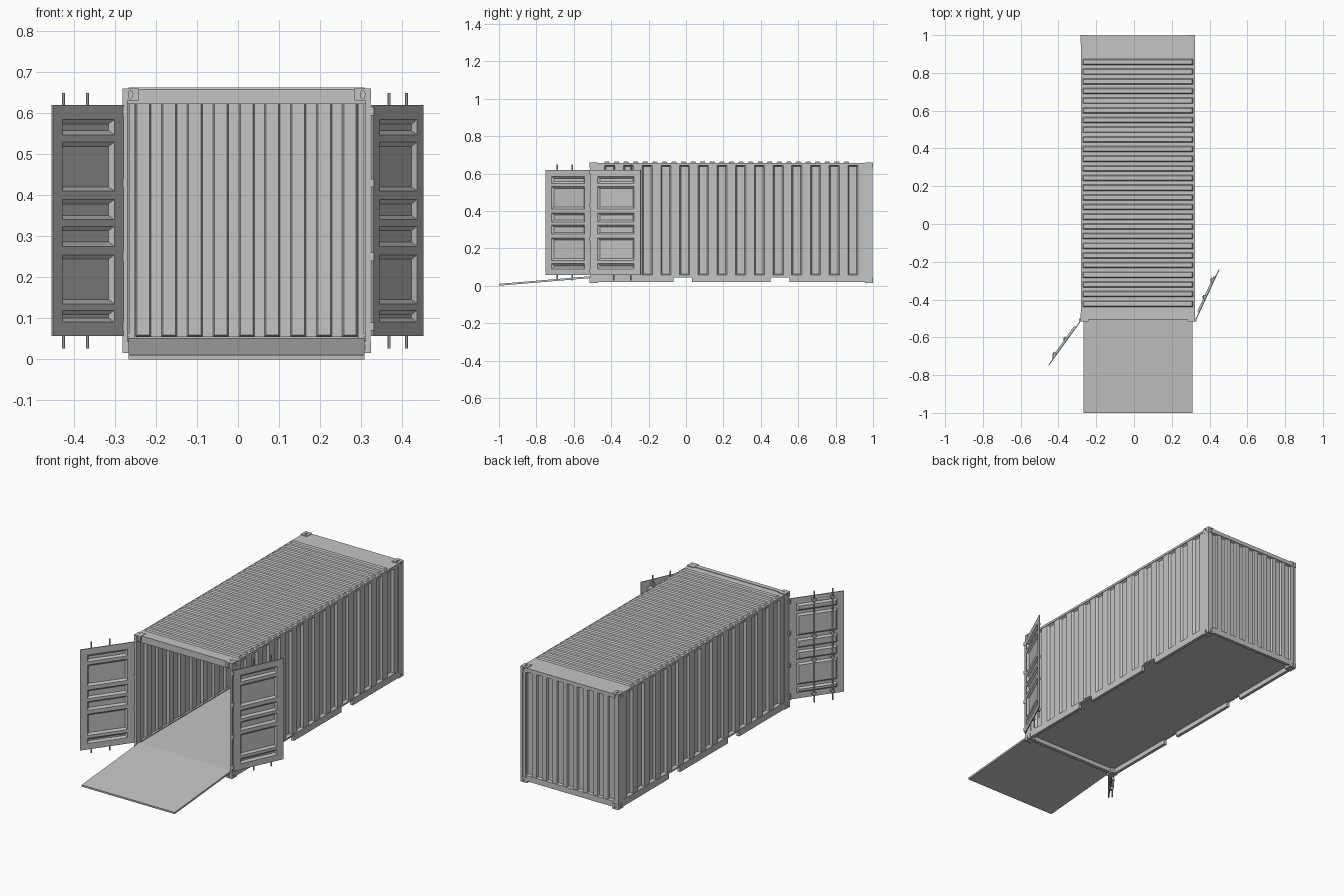
import bpy, bmesh, math
from mathutils import Matrix, Vector

if "Cube" in bpy.data.objects:
    bpy.data.objects.remove(bpy.data.objects["Cube"])

# Single painted-steel material
grey = bpy.data.materials.new("grey steel")
grey.use_nodes = True
colour = (0.55, 0.55, 0.55, 1)
grey.diffuse_color = colour
grey.node_tree.nodes["Principled BSDF"].inputs["Base Color"].default_value = colour

HX, HY, BOTTOM, TOP = 0.303, 0.7575, 0.015, 0.66
CENTRE = Vector((0.021, 0.2425, 0))


def add_object(name, bm, place=None, mirror=""):
    mesh = bpy.data.meshes.new(name)
    bm.to_mesh(mesh)
    bm.free()
    mesh.materials.append(grey)
    ob = bpy.data.objects.new(name, mesh)
    bpy.context.collection.objects.link(ob)
    ob.matrix_world = place or Matrix.Translation(CENTRE)
    if mirror:
        mod = ob.modifiers.new("Mirror", "MIRROR")
        mod.use_axis = ["X" in mirror, "Y" in mirror, False]
    return ob


def add_box(bm, lo, hi):
    lo, hi = Vector(lo), Vector(hi)
    size = Matrix.Diagonal((*(hi - lo), 1))
    bmesh.ops.create_cube(bm, size=1, matrix=Matrix.Translation((lo + hi) / 2) @ size)


def boxes(name, spans, mirror="", place=None):
    bm = bmesh.new()
    for lo, hi in spans:
        add_box(bm, lo, hi)
    return add_object(name, bm, place, mirror)


def frame(u, v, n, origin=(0, 0, 0)):
    """Matrix taking sheet axes (along, up, outward) into space."""
    m = Matrix((u, v, n)).transposed().to_4x4()
    m.translation = origin
    return m


def pressed_sheet(name, us, vs, slope, depth, axes, gauge, mirror=""):
    """Sheet whose odd cells are pressed in or out with sloped edges."""
    bm = bmesh.new()
    rows = [[bm.verts.new((u, v, 0)) for u in us] for v in vs]
    pressed = []
    for j in range(len(vs) - 1):
        for i in range(len(us) - 1):
            f = bm.faces.new((rows[j][i], rows[j][i + 1], rows[j + 1][i + 1], rows[j + 1][i]))
            if i % 2 and j % 2:
                pressed.append(f)
    bm.normal_update()
    bmesh.ops.inset_individual(bm, faces=pressed, thickness=slope, depth=depth)
    bmesh.ops.transform(bm, matrix=axes, verts=bm.verts)
    if axes.determinant() < 0:
        bmesh.ops.reverse_faces(bm, faces=bm.faces)
    ob = add_object(name, bm, mirror=mirror)
    mod = ob.modifiers.new("Gauge", "SOLIDIFY")
    mod.thickness = gauge
    return ob


def stations(start, end, count, pitch, width):
    """Edges of evenly spaced pressings between two ends."""
    mid = (start + end) / 2
    edges = [start]
    for k in range(count):
        c = mid + (k - (count - 1) / 2) * pitch
        edges += [c - width / 2, c + width / 2]
    return edges + [end]


X, Y, Z = Vector((1, 0, 0)), Vector((0, 1, 0)), Vector((0, 0, 1))

# Corrugated walls and ribbed roof
pressed_sheet("side_walls", stations(-0.72, 0.72, 14, 0.1, 0.055),
              [0.045, 0.056, 0.645, 0.655], 0.011, -0.012,
              frame(Y, Z, X, (HX - 0.004, 0, 0)), 0.002, "X")
pressed_sheet("back_wall", stations(-0.285, 0.285, 9, 0.063, 0.037),
              [0.045, 0.056, 0.635, 0.655], 0.006, -0.01,
              frame(-X, Z, Y, (0, HY - 0.006, 0)), 0.002)
pressed_sheet("roof", [-HX + 0.002, -0.292, 0.292, HX - 0.002],
              [-HY + 0.015] + stations(-0.7, 0.65, 26, 0.0512, 0.032)[1:-1] + [HY - 0.002],
              0.007, 0.007, frame(X, Y, Z, (0, 0, 0.656)), 0.002)

# Floor and structural frame
boxes("floor", [((-0.295, -HY + 0.012, 0.045), (0.295, HY - 0.008, 0.051))])
boxes("corner_posts", [((HX - 0.013, HY - 0.045, 0.03), (HX - 0.001, HY - 0.002, 0.645)),
                       ((HX - 0.028, HY - 0.014, 0.03), (HX - 0.001, HY - 0.002, 0.645))][:1], "XY")
boxes("back_post_flanges", [((HX - 0.03, HY - 0.014, 0.03), (HX - 0.002, HY - 0.003, 0.645))], "X")
boxes("top_side_rails", [((HX - 0.016, -HY + 0.03, 0.643), (HX - 0.001, HY - 0.03, 0.655))], "X")
rail_in, rail_out, low = HX - 0.018, HX - 0.001, 0.019
boxes("bottom_side_rails",
      [((rail_in, a, low), (rail_out, b, 0.05)) for a, b in ((-0.72, -0.31), (-0.21, 0.21), (0.31, 0.72))]
      + [((rail_in, -0.72, 0.05), (rail_out, 0.72, 0.056))], "X")
boxes("end_rails", [((-0.27, HY - 0.02, 0.024), (0.27, HY - 0.003, 0.056)),
                    ((-0.27, HY - 0.016, 0.635), (0.27, HY - 0.002, 0.655)),
                    ((-0.27, -HY + 0.012, 0.022), (0.27, -HY + 0.032, 0.05))])
boxes("front_header", [((-0.29, -HY + 0.01, 0.622), (0.29, -HY + 0.035, 0.659))])

# Corner castings with oval lifting holes
for level, z0 in (("bottom", BOTTOM), ("top", TOP - 0.029)):
    lo = Vector((HX - 0.04, HY - 0.044, z0))
    hi = Vector((HX, HY, z0 + 0.029))
    mid = (lo + hi) / 2
    casting = boxes(level + "_corner_castings", [(lo, hi)])
    bm = bmesh.new()
    outer_z = hi.z if level == "top" else lo.z
    for axes, spot in ((frame(X, Z, -Y), (mid.x, hi.y, mid.z)),
                       (frame(Y, Z, X), (hi.x, mid.y, mid.z)),
                       (frame(X, Y, Z), (mid.x, mid.y, outer_z))):
        shape = Matrix.Diagonal((0.0055, 0.0105, 1, 1))
        bmesh.ops.create_cone(bm, cap_ends=True, segments=16, radius1=1, radius2=1, depth=0.012,
                              matrix=Matrix.Translation(spot) @ axes @ shape)
    cutter = add_object("hole_cutter", bm)
    cutter.hide_render = True
    mod = casting.modifiers.new("Holes", "BOOLEAN")
    mod.operation = "DIFFERENCE"
    mod.object = cutter
    bpy.context.view_layer.objects.active = casting
    bpy.ops.object.modifier_apply(modifier="Holes")
    bpy.data.objects.remove(cutter)
    mod = casting.modifiers.new("Mirror", "MIRROR")
    mod.use_axis = (True, True, False)

# Open doors with pressed panels, locking rods and rod brackets
WIDTH, DOOR_LOW, DOOR_HIGH = 0.295, 0.057, 0.62
panels = [0.09, 0.12, 0.135, 0.255, 0.275, 0.325, 0.34, 0.39, 0.41, 0.53, 0.547, 0.585]
for side, sx, along in (("right", -1, Vector((-0.173, -0.24, 0))), ("left", 1, Vector((0.125, 0.27, 0)))):
    along.normalize()
    outward = along.cross(Z) * -sx
    axes = frame(along, Z, outward, (sx * HX, -HY + 0.007, 0))
    pressed_sheet(side + "_door", [0, 0.04, 0.257, WIDTH], [DOOR_LOW] + panels + [DOOR_HIGH],
                  0.013, 0.009, axes, 0.005)
    rods, brackets = bmesh.new(), bmesh.new()
    for u in (0.13, 0.23):
        bmesh.ops.create_cone(rods, cap_ends=True, segments=8, radius1=0.004, radius2=0.004,
                              depth=0.622, matrix=Matrix.Translation((u, 0.338, 0.011)))
        rods.verts.ensure_lookup_table()
        bmesh.ops.rotate(rods, verts=rods.verts[-16:], cent=(u, 0.338, 0.011),
                         matrix=Matrix.Rotation(math.pi / 2, 3, "X"))
        for v in (0.075, 0.265, 0.4, 0.6):
            add_box(brackets, (u - 0.01, v - 0.006, 0), (u + 0.01, v + 0.006, 0.017))
    for name, bm in (("rods", rods), ("rod_brackets", brackets)):
        bmesh.ops.transform(bm, matrix=axes, verts=bm.verts)
        bmesh.ops.recalc_face_normals(bm, faces=bm.faces)
        add_object(side + "_door_" + name, bm)

# Door hinges
boxes("door_hinges", [((HX - 0.008, -HY, z - 0.01), (HX + 0.008, -HY + 0.014, z + 0.01))
                      for z in (0.08, 0.25, 0.43, 0.605)], "X")

# Loading ramp
tilt = Matrix.Translation((CENTRE.x, -0.495, 0.0522)) @ Matrix.Rotation(0.083, 4, "X")
boxes("ramp", [((-0.2875, -0.507, -0.01), (0.2875, 0, 0))], place=tilt)
